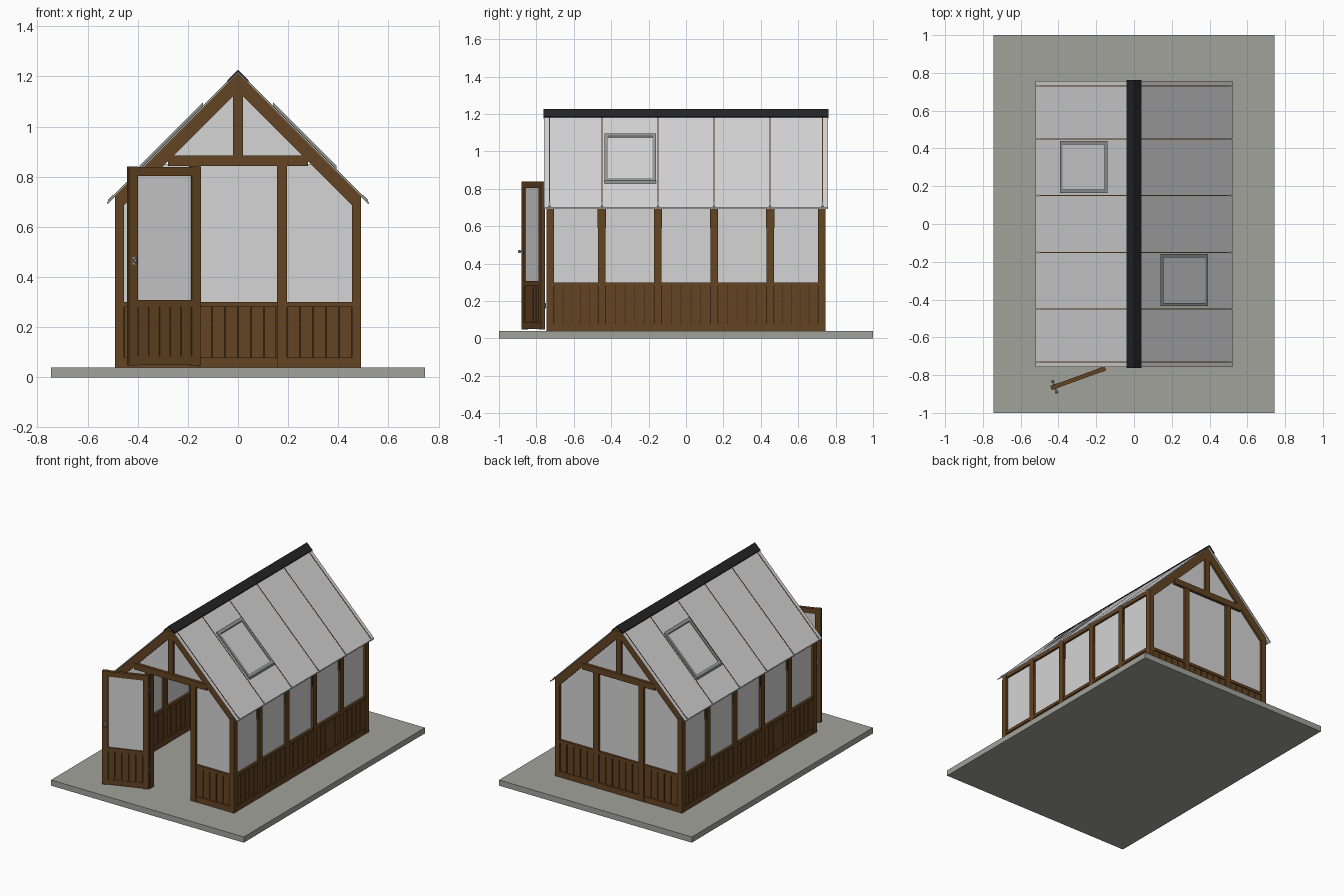
import bpy, bmesh
from math import radians
from mathutils import Matrix, Vector

if "Cube" in bpy.data.objects:
    bpy.data.objects.remove(bpy.data.objects["Cube"])


def material(name, r, g, b):
    m = bpy.data.materials.new(name)
    m.diffuse_color = (r, g, b, 1)
    m.use_nodes = True
    m.node_tree.nodes["Principled BSDF"].inputs["Base Color"].default_value = m.diffuse_color
    return m


WOOD = material("brown wood", 0.125, 0.056, 0.016)
DARK = material("dark wood", 0.07, 0.032, 0.010)
GLASS = material("pale glass", 0.66, 0.66, 0.66)
STONE = material("grey stone", 0.36, 0.36, 0.33)
METAL = material("grey metal", 0.30, 0.31, 0.31)
RIDGE = material("black ridge", 0.018, 0.018, 0.02)

parts = {}
I = Matrix.Identity(4)


def prism(name, mat, pts, y0, y1, M=I):
    """Extrude an x-z outline from y0 to y1 into the named part."""
    bm = parts.setdefault(name, (bmesh.new(), mat))[0]
    a = [bm.verts.new(M @ Vector((x, y0, z))) for x, z in pts]
    b = [bm.verts.new(M @ Vector((x, y1, z))) for x, z in pts]
    bm.faces.new(a)
    bm.faces.new(b[::-1])
    n = len(pts)
    for i in range(n):
        bm.faces.new((a[i], b[i], b[(i + 1) % n], a[(i + 1) % n]))


def box(name, mat, x0, x1, y0, y1, z0, z1, M=I):
    prism(name, mat, [(x0, z0), (x1, z0), (x1, z1), (x0, z1)], y0, y1, M)


def planks(name, u0, u1, z0, z1, y0, y1, count, M):
    """Vertical boards with small gaps over a thin dark backing."""
    w = (u1 - u0) / count
    mid = (y0 + y1) / 2
    box(name + "_backing", DARK, u0, u1, mid - 0.003, mid + 0.003, z0, z1, M)
    for i in range(count):
        box(name, WOOD, u0 + i * w + 0.0025, u0 + (i + 1) * w - 0.0025, y0, y1, z0, z1, M)


def low_wall(name, u0, u1, count, M):
    """Sill, boards and upper rail of one bay."""
    box(name + "_rails", WOOD, u0, u1, 0.0, 0.036, 0.04, 0.08, M)
    box(name + "_rails", WOOD, u0, u1, 0.0, 0.036, 0.28, 0.30, M)
    planks(name + "_boards", u0, u1, 0.08, 0.28, 0.007, 0.029, count, M)


def wall_frame(x, y, turn):
    return Matrix.Translation((x, y, 0)) @ Matrix.Rotation(radians(turn), 4, 'Z')


def flip(pts, s):
    return [(s * x, z) for x, z in pts]


# paved base
box("base_slab", STONE, -0.745, 0.745, -1, 1, 0, 0.04)

POSTS = [-0.725, -0.45, -0.15, 0.15, 0.45, 0.725]
RAFTER = [(0, 1.212), (0.49, 0.722), (0.49, 0.66), (0.45, 0.69), (0, 1.14)]

# long side walls (local x runs along the wall, local y goes inward)
for side, M in (("right", wall_frame(0.49, 0, 90)), ("left", wall_frame(-0.49, 0, -90))):
    wall = side + "_wall"
    for a, b in zip(POSTS, POSTS[1:]):
        low_wall(wall, a + 0.02, b - 0.02, 5, M)
        box(wall + "_glass", GLASS, a + 0.018, b - 0.018, 0.015, 0.021, 0.30, 0.71, M)
    for p in POSTS[1:-1]:
        box(wall + "_posts", WOOD, p - 0.02, p + 0.02, -0.001, 0.038, 0.04, 0.72, M)
        # slim bracket at the post top
        box(wall + "_brackets", DARK, p - 0.022, p + 0.022, 0.003, 0.035, 0.59, 0.70, M)
    box(wall + "_plate", WOOD, -0.73, 0.73, 0.002, 0.036, 0.70, 0.722, M)

# gable ends
SIDE_PANE = [(0.19, 0.295), (0.46, 0.295), (0.46, 0.70), (0.31, 0.85), (0.19, 0.85)]
for end, M in (("front", wall_frame(0, -0.745, 0)), ("back", wall_frame(0, 0.745, 180))):
    wall = end + "_wall"
    for s in (-1, 1):
        lo, hi = sorted((s * 0.195, s * 0.455))
        low_wall(wall, lo, hi, 5, M)
        prism(wall + "_glass", GLASS, flip(SIDE_PANE, s), 0.015, 0.021, M)
        lo, hi = sorted((s * 0.455, s * 0.491))
        box(wall + "_corner_posts", WOOD, lo, hi, -0.001, 0.039, 0.04, 0.70, M)
        lo, hi = sorted((s * 0.155, s * 0.195))
        box(wall + "_posts", WOOD, lo, hi, -0.001, 0.038, 0.04, 0.86, M)
        prism(wall + "_rafters", WOOD, flip(RAFTER, s), 0, 0.038, M)
    prism(wall + "_gable_glass", GLASS, [(-0.29, 0.86), (0.29, 0.86), (0, 1.15)], 0.015, 0.021, M)
    box(wall + "_collar_beam", WOOD, -0.28, 0.28, -0.004, 0.037, 0.842, 0.884, M)
    box(wall + "_king_post", WOOD, -0.019, 0.019, -0.002, 0.036, 0.88, 1.18, M)
    if end == "back":
        low_wall(wall, -0.155, 0.155, 6, M)
        box(wall + "_glass", GLASS, -0.16, 0.16, 0.015, 0.021, 0.295, 0.85, M)

# inner rafters and ridge board
for p in POSTS[1:-1]:
    for s in (-1, 1):
        prism("inner_rafters", WOOD, flip(RAFTER, s), p - 0.015, p + 0.015)
box("ridge_board", WOOD, -0.012, 0.012, -0.71, 0.71, 1.12, 1.195)


def slope(x0, x1, low, high):
    """Outline of a layer lying on the right roof slope."""
    return [(x0, low - x0), (x1, low - x1), (x1, high - x1), (x0, high - x0)]


# roof panes, glazing bars, clips and ridge cap
EDGES = [-0.76, -0.45, -0.15, 0.15, 0.45, 0.76]
for s in (-1, 1):
    for a, b in zip(EDGES, EDGES[1:]):
        prism("roof_glass", GLASS, flip(slope(0, 0.522, 1.213, 1.221), s), a + 0.002, b - 0.002)
    for p in [-0.73] + EDGES[1:-1] + [0.73]:
        prism("glazing_bars", DARK, flip(slope(0.02, 0.50, 1.211, 1.2225), s), p - 0.003, p + 0.003)
        prism("glass_clips", METAL, flip(slope(0.498, 0.518, 1.211, 1.226), s), p - 0.005, p + 0.005)
    prism("ridge_cap", RIDGE, flip(slope(0, 0.041, 1.216, 1.227), s), -0.762, 0.762)

# roof vents
for s, y0, y1, name in ((1, -0.435, -0.16, "right_vent"), (-1, 0.165, 0.44, "left_vent")):
    for x0, x1, ya, yb in ((0.14, 0.155, y0, y1), (0.378, 0.393, y0, y1),
                           (0.15, 0.385, y0, y0 + 0.018), (0.15, 0.385, y1 - 0.018, y1)):
        prism(name + "_frame", METAL, flip(slope(x0, x1, 1.218, 1.236), s), ya, yb)
    prism(name + "_glass", GLASS, flip(slope(0.15, 0.385, 1.22, 1.228), s), y0 + 0.015, y1 - 0.015)

# open door, local x runs from hinge to handle
D = wall_frame(-0.152, -0.764, 200)
W = 0.305
box("door_frame", WOOD, 0, 0.038, -0.012, 0.012, 0.048, 0.84, D)
box("door_frame", WOOD, W - 0.038, W, -0.012, 0.012, 0.048, 0.84, D)
for z0, z1 in ((0.05, 0.086), (0.28, 0.308), (0.803, 0.839)):
    box("door_frame", WOOD, 0.038, W - 0.038, -0.011, 0.011, z0, z1, D)
planks("door_boards", 0.038, W - 0.038, 0.086, 0.28, -0.008, 0.008, 5, D)
box("door_glass", GLASS, 0.036, W - 0.036, -0.003, 0.003, 0.305, 0.805, D)
for z in (0.16, 0.72):
    box("door_hinges", METAL, -0.006, 0.012, -0.014, -0.008, z, z + 0.03, D)
box("door_handle", METAL, W - 0.026, W - 0.014, -0.015, 0.015, 0.45, 0.48, D)
for s in (-1, 1):
    lo, hi = sorted((s * 0.014, s * 0.028))
    box("door_handle", METAL, W - 0.024, W - 0.016, lo, hi, 0.461, 0.469, D)
    knob = D @ Matrix.Translation((W - 0.02, s * 0.03, 0.465))
    bmesh.ops.create_icosphere(parts["door_handle"][0], subdivisions=2, radius=0.009, matrix=knob)

# turn the collected parts into objects
for name, (bm, mat) in parts.items():
    bmesh.ops.recalc_face_normals(bm, faces=bm.faces[:])
    me = bpy.data.meshes.new(name)
    bm.to_mesh(me)
    bm.free()
    me.materials.append(mat)
    bpy.context.collection.objects.link(bpy.data.objects.new(name, me))
